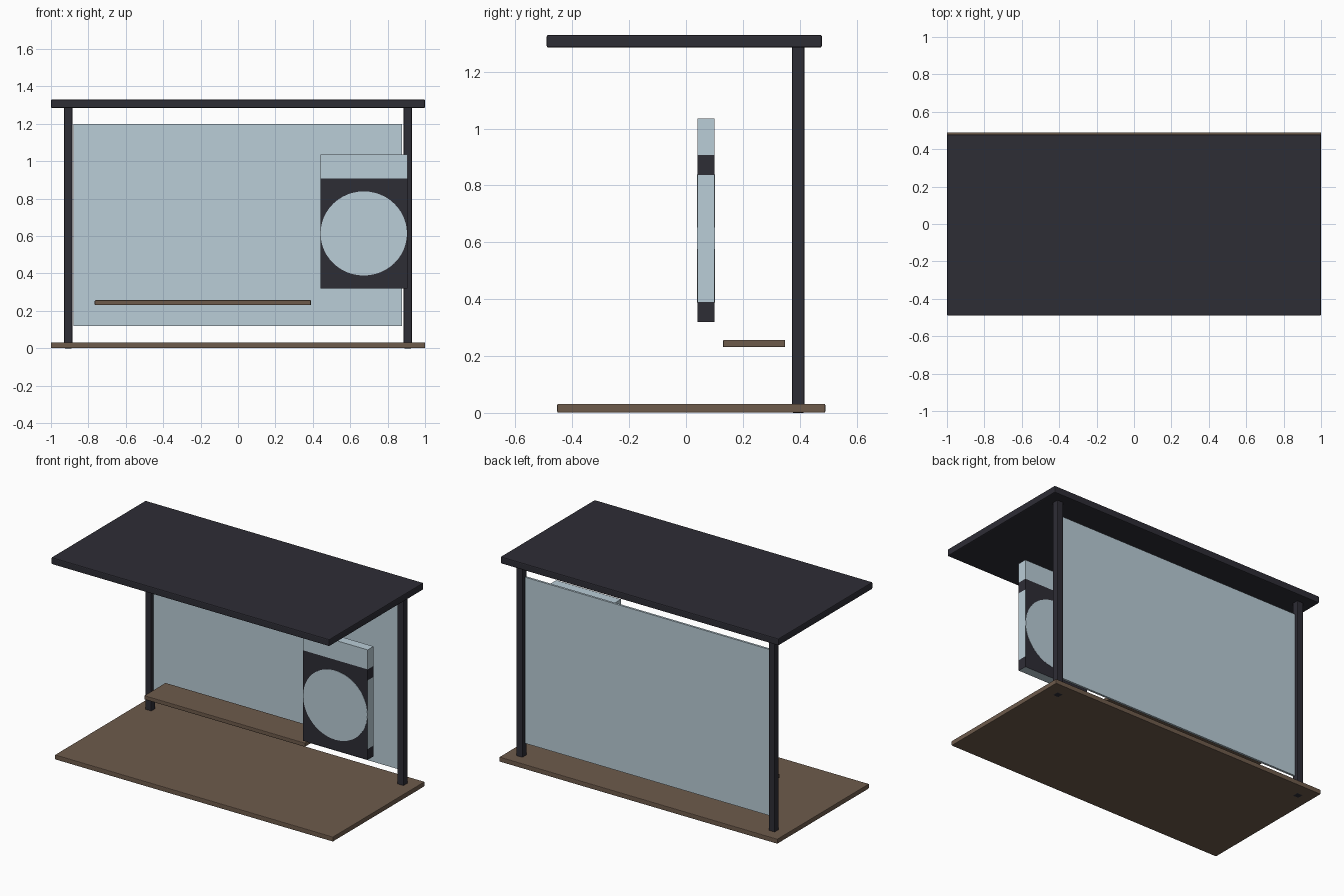
import bpy, bmesh, math

cube = bpy.data.objects.get("Cube")
if cube:
    bpy.data.objects.remove(cube, do_unlink=True)


def material(name, rgb):
    m = bpy.data.materials.new(name)
    m.use_nodes = True
    m.diffuse_color = (*rgb, 1)
    m.node_tree.nodes["Principled BSDF"].inputs["Base Color"].default_value = (*rgb, 1)
    return m


DARK = material("dark metal", (0.027, 0.026, 0.036))
WOOD = material("brown wood", (0.155, 0.104, 0.071))
GLASS = material("pale glass", (0.49, 0.61, 0.68))


def add_object(name, bm, *mats):
    mesh = bpy.data.meshes.new(name)
    bm.to_mesh(mesh)
    bm.free()
    obj = bpy.data.objects.new(name, mesh)
    bpy.context.collection.objects.link(obj)
    for m in mats:
        mesh.materials.append(m)
    return obj


def box(name, xs, ys, zs, *mats, bevel=0.0):
    bm = bmesh.new()
    bmesh.ops.create_cube(bm, size=1)
    for v in bm.verts:
        v.co = [r[0] if c < 0 else r[1] for c, r in zip(v.co, (xs, ys, zs))]
    obj = add_object(name, bm, *mats)
    if bevel:
        mod = obj.modifiers.new("soft edges", "BEVEL")
        mod.width = bevel
        mod.segments = 2
    return obj


# Floor and roof slabs
box("floor", (-1, 1), (-0.453, 0.49), (0.001, 0.032), WOOD, bevel=0.004)
box("roof", (-1, 1), (-0.49, 0.478), (1.285, 1.33), DARK, bevel=0.006)

# Rear posts, passing through the floor
for side, x in (("left", 0.907), ("right", -0.907)):
    box(side + "_post", (x - 0.022, x + 0.022), (0.373, 0.417), (0, 1.29), DARK, bevel=0.005)

# Rear glass pane
box("rear_pane", (-0.88, 0.877), (0.388, 0.402), (0.12, 1.2), GLASS)

# Bench seat
box("bench_seat", (-0.766, 0.39), (0.13, 0.349), (0.231, 0.257), WOOD, bevel=0.004)

# Sign board, cut into bands and coloured by height and direction
sign = box("sign_board", (0.44, 0.905), (0.04, 0.10), (0.32, 1.035), GLASS, DARK)
bm = bmesh.new()
bm.from_mesh(sign.data)
for z in (0.39, 0.837, 0.908):
    bmesh.ops.bisect_plane(bm, geom=bm.verts[:] + bm.edges[:] + bm.faces[:],
                           plane_co=(0, 0, z), plane_no=(0, 0, 1))
bm.normal_update()
for f in bm.faces:
    z = f.calc_center_median().z
    below_header = z < 0.908 and abs(f.normal.z) < 0.5
    light_edge = abs(f.normal.x) > 0.5 and 0.39 < z < 0.837
    f.material_index = 1 if below_header and not light_edge else 0
bm.to_mesh(sign.data)
bm.free()

# Round pale plates on both faces of the sign
for side, y in (("front", 0.04), ("back", 0.10)):
    bm = bmesh.new()
    bmesh.ops.create_cone(bm, cap_ends=True, segments=48, radius1=1, radius2=1, depth=0.003)
    for v in bm.verts:
        x, d, h = v.co
        v.co = (0.6725 + 0.231 * x, y - h, 0.614 + 0.225 * d)
    bmesh.ops.recalc_face_normals(bm, faces=bm.faces[:])
    add_object("sign_disc_" + side, bm, GLASS)
